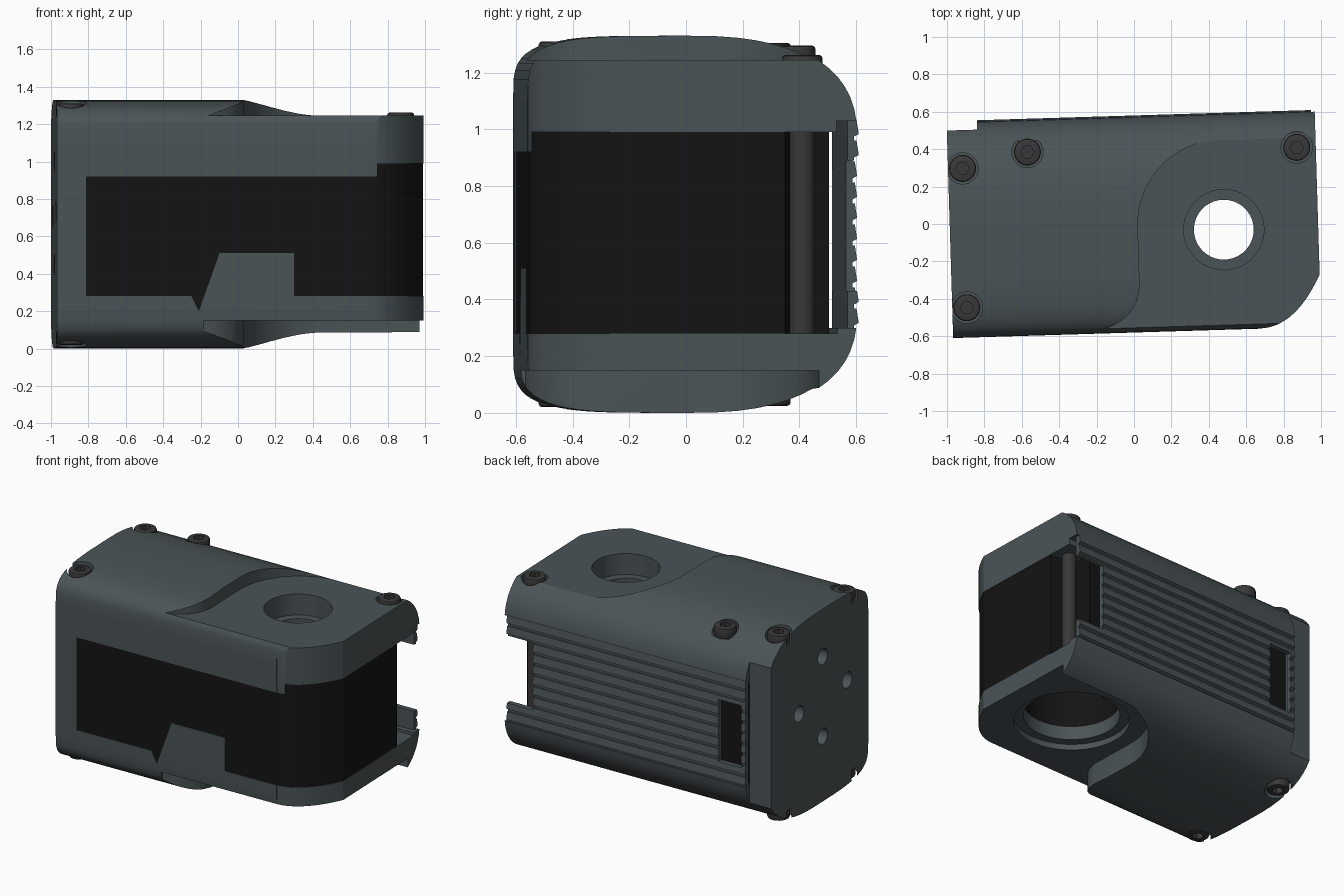
import bpy, bmesh, math
from mathutils import Matrix

if "Cube" in bpy.data.objects:
    bpy.data.objects.remove(bpy.data.objects["Cube"])

H = 1.33


def material(name, rgb):
    m = bpy.data.materials.new(name)
    m.diffuse_color = (*rgb, 1)
    m.use_nodes = True
    m.node_tree.nodes["Principled BSDF"].inputs["Base Color"].default_value = m.diffuse_color
    return m


GREY = material("slate_grey", (0.07, 0.088, 0.095))
BLACK = material("black", (0.007, 0.007, 0.007))
STEEL = material("dark_steel", (0.04, 0.04, 0.04))


def prism(name, pts, axis, a, b, mat=GREY):
    """Extrude a closed outline along an axis from a to b."""
    place = {'x': lambda p: (a, p[0], p[1]),
             'y': lambda p: (p[0], a, p[1]),
             'z': lambda p: (p[0], p[1], a)}[axis]
    bm = bmesh.new()
    face = bm.faces.new([bm.verts.new(place(p)) for p in pts])
    ext = bmesh.ops.extrude_face_region(bm, geom=[face])
    step = [(b - a) * (axis == k) for k in 'xyz']
    bmesh.ops.translate(bm, vec=step, verts=[v for v in ext['geom'] if isinstance(v, bmesh.types.BMVert)])
    bmesh.ops.recalc_face_normals(bm, faces=bm.faces)
    me = bpy.data.meshes.new(name)
    bm.to_mesh(me)
    bm.free()
    me.materials.append(mat)
    ob = bpy.data.objects.new(name, me)
    bpy.context.collection.objects.link(ob)
    return ob


def circle(cx, cy, r, n=40):
    return [(cx + r * math.cos(2 * math.pi * i / n), cy + r * math.sin(2 * math.pi * i / n)) for i in range(n)]


def rect(x0, x1, y0, y1):
    return [(x0, y0), (x1, y0), (x1, y1), (x0, y1)]


def boolean(ob, pts, axis, a, b, op='DIFFERENCE'):
    cutter = prism("cutter", pts, axis, a, b, ob.data.materials[0])
    cutter.hide_render = True
    mod = ob.modifiers.new("cut", 'BOOLEAN')
    mod.operation, mod.solver, mod.object = op, 'EXACT', cutter
    bpy.context.view_layer.objects.active = ob
    bpy.ops.object.modifier_apply(modifier=mod.name)
    bpy.data.objects.remove(cutter)


def quarter(ry, z0, n, steps=14):
    """Superellipse quarter from the side (y = ry) to the crown (y = 0)."""
    out = []
    for i in range(steps + 1):
        t = math.pi / 2 * i / steps
        out.append((ry * math.cos(t) ** (2 / n), z0 + (H - z0) * max(0, math.sin(t)) ** (2 / n)))
    out[-1] = (0, H)
    return out


def corner(x0, y0, x1, y1, cx, cy, n=14):
    """Quadratic curve for the rounded front corner."""
    return [((1 - t) ** 2 * x0 + 2 * t * (1 - t) * cx + t * t * x1,
             (1 - t) ** 2 * y0 + 2 * t * (1 - t) * cy + t * t * y1)
            for t in [i / n for i in range(n + 1)]]


# Outer shell: tunnel-shaped cross-section with a rounded plan corner
upper = quarter(0.575, 0.95, 2.6) + quarter(-0.58, 1.1, 4)[-2::-1]
lower = [(y, H - z) for y, z in reversed(upper)]
shell = prism("shell", upper + lower, 'x', -0.985, 0.985)
plan = [(-1.1, -0.7), (0.6, -0.7), (0.66, -0.6)] + corner(0.67, -0.578, 0.984, -0.30, 0.85, -0.57) + [(0.984, 0.7), (-1.1, 0.7)]
boolean(shell, plan, 'z', -0.1, 1.5, 'INTERSECT')

# Stepped-down pockets on top and bottom with the S-shaped edge
pocket = [(-0.2, -0.8), (-0.2, -0.56), (-0.147, -0.546), (-0.09, -0.52), (-0.04, -0.48), (0.0, -0.42), (0.02, -0.34)]
pocket += [(0.47 - 0.45 * math.cos(math.pi / 2 * i / 16), -0.015 + 0.45 * math.sin(math.pi / 2 * i / 16)) for i in range(17)]
pocket += [(1.2, 0.44), (1.2, -0.8)]
boolean(shell, pocket, 'z', 1.245, 1.5)
boolean(shell, pocket, 'z', -0.2, 0.15)

# Inner cavity, front window, back opening and left-end flat
boolean(shell, rect(-0.83, 1.2, -0.5, 0.505), 'z', 0.28, 0.99)
window = [(-0.83, 0.28), (-0.267, 0.28), (-0.227, 0.2), (-0.117, 0.51), (0.283, 0.51), (0.283, 0.28),
          (1.2, 0.28), (1.2, 0.99), (0.725, 0.99), (0.725, 0.92), (-0.83, 0.92)]
boolean(shell, window, 'y', -0.8, -0.47)
boolean(shell, rect(-0.823, 1.2, 0.3, 1.03), 'y', 0.5, 0.8)
boolean(shell, rect(-1.2, -0.823, 0.53, 0.8), 'z', -0.1, 1.5)

# Shaft bore and mounting holes in the left end
HX, HY = 0.479, -0.045
for r, a, b in ((0.215, 1.1, 1.5), (0.16, 0.8, 1.2), (0.30, -0.1, 0.5), (0.36, -0.1, 0.19)):
    boolean(shell, circle(HX, HY, r), 'z', a, b)
for y, z in ((-0.06, 1.0), (-0.34, 0.73), (0.21, 0.71), (-0.06, 0.45)):
    boolean(shell, circle(y, z, 0.055, 24), 'x', -1.2, -0.92)

# Black core filling the window and open right end
core_plan = [(-0.83, -0.576)] + corner(0.67, -0.575, 0.98, -0.295, 0.848, -0.567) + \
            [(0.98, 0.32), (0.80, 0.34), (0.80, 0.48), (-0.83, 0.48)]
core = prism("core", core_plan, 'z', 0.28, 0.99, BLACK)
boolean(core, circle(HX, HY, 0.30), 'z', 0.1, 0.94)
boolean(core, circle(HX, HY, 0.16), 'z', 0.8, 1.2)
dip = prism("core_dip", [(-0.28, 0.3), (-0.28, 0.19), (-0.17, 0.19), (-0.17, 0.3)], 'y', -0.574, -0.46, BLACK)

# Ribbed back panel with a notch at each end
N, Z0, Z1 = 10, 0.295, 1.035
ribs = []
for i in range(N):
    z, dz = Z0 + (Z1 - Z0) * i / N, (Z1 - Z0) / N
    ribs += [(0.563, z), (0.563, z + 0.18 * dz), (0.58, z + 0.3 * dz), (0.572, z + 0.99 * dz)]
panel = prism("ribbed_panel", [(0.54, Z0)] + ribs + [(0.563, Z1), (0.54, Z1)], 'x', -0.823, 0.965)
boolean(panel, rect(0.77, 1.2, 0.43, 0.89), 'y', 0.4, 0.8)
boolean(panel, rect(-0.79, -0.62, 0.43, 0.86), 'y', 0.4, 0.8)

# Standoff rod at the open back corner
rod = prism("standoff_rod", circle(0.882, 0.383, 0.045, 24), 'z', 0.27, 1.0, STEEL)

# Socket screws in counterbores
parts = [shell, core, dip, panel, rod]
screws = [(-0.907, 0.325, 1.305, 1), (-0.907, -0.42, 1.31, 1), (-0.558, 0.402, 1.295, 1),
          (0.882, 0.383, 1.262, 1), (-0.907, 0.325, 1.305, -1), (-0.907, -0.42, 1.31, -1)]
for i, (x, y, z, side) in enumerate(screws):
    level = (lambda h: h) if side > 0 else (lambda h: H - h)
    boolean(shell, circle(x, y, 0.084, 28), 'z', level(z - 0.07), level(1.5))
    screw = prism("screw_%d" % (i + 1), circle(x, y, 0.072, 28), 'z', level(z - 0.075), level(z), STEEL)
    bev = screw.modifiers.new("bevel", 'BEVEL')
    bev.width, bev.segments = 0.012, 2
    bpy.context.view_layer.objects.active = screw
    bpy.ops.object.modifier_apply(modifier=bev.name)
    boolean(screw, circle(x, y, 0.036, 6), 'z', level(z - 0.04), level(z + 0.1))
    parts.append(screw)

# The whole unit sits slightly turned in plan
turn = Matrix.Rotation(math.radians(1.75), 4, 'Z')
for ob in parts:
    ob.data.transform(turn)
    bpy.ops.object.select_all(action='DESELECT')
    ob.select_set(True)
    bpy.context.view_layer.objects.active = ob
    bpy.ops.object.shade_smooth_by_angle(angle=math.radians(25))
